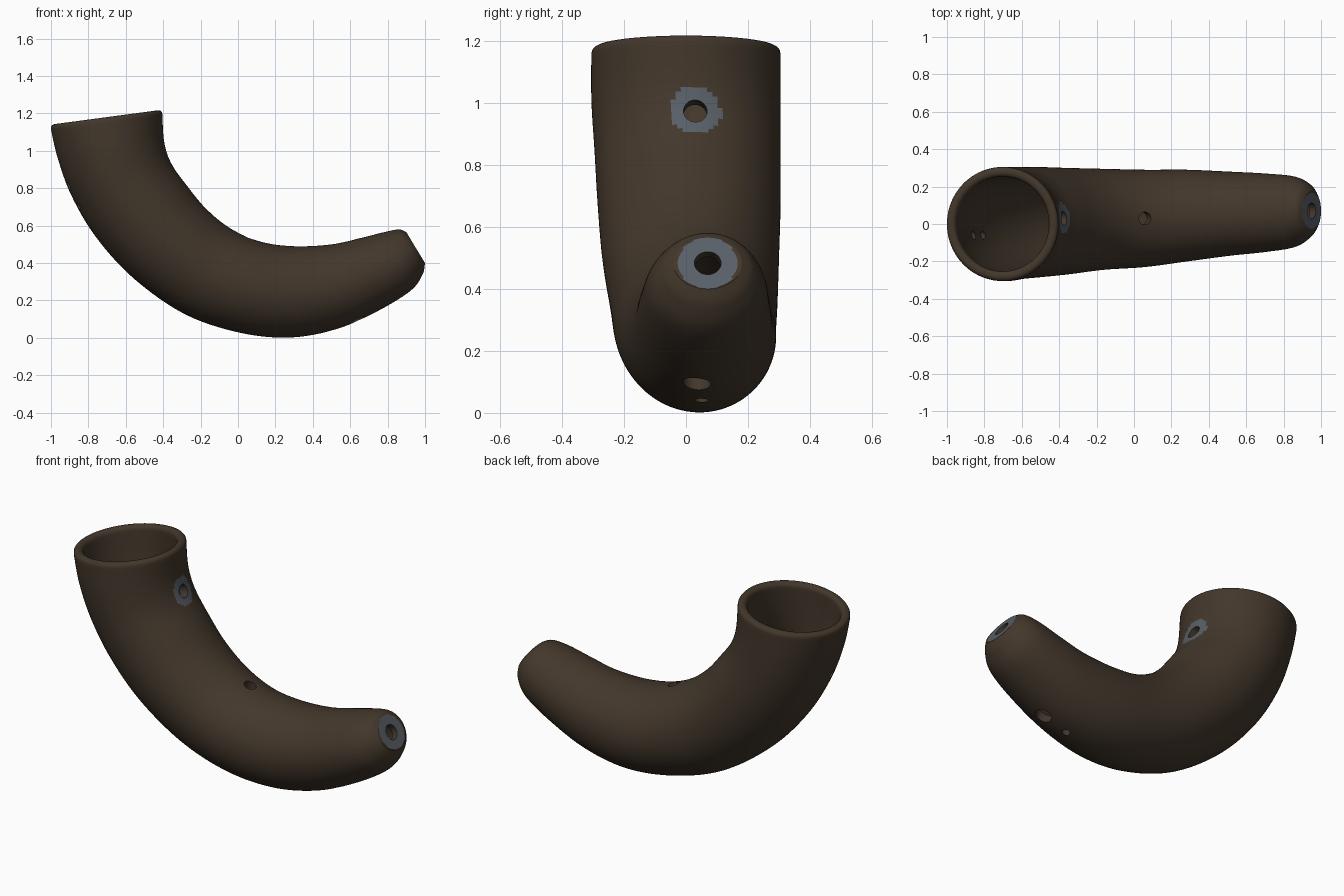
import bpy, bmesh, math
from mathutils import Vector

if "Cube" in bpy.data.objects:
    bpy.data.objects.remove(bpy.data.objects["Cube"])

SEG = 112
# Stations: inner-bend x, z, outer-bend x, z, centre y, half width in y
STATIONS = [
    (-0.405, 1.22, -1.005, 1.14, 0.000, 0.305),
    (-0.395, 1.05, -0.965, 0.965, 0.000, 0.305),
    (-0.355, 0.93, -0.89, 0.76, 0.005, 0.300),
    (-0.27, 0.81, -0.76, 0.54, 0.010, 0.295),
    (-0.17, 0.69, -0.56, 0.32, 0.015, 0.285),
    (-0.04, 0.585, -0.29, 0.13, 0.025, 0.270),
    (0.12, 0.515, 0.00, 0.03, 0.030, 0.260),
    (0.30, 0.49, 0.27, 0.002, 0.045, 0.245),
    (0.50, 0.50, 0.52, 0.045, 0.055, 0.225),
    (0.66, 0.535, 0.74, 0.14, 0.060, 0.210),
    (0.78, 0.565, 0.92, 0.25, 0.065, 0.190),
    (0.86, 0.58, 0.985, 0.335, 0.070, 0.150),
    (0.90, 0.565, 1.00, 0.40, 0.070, 0.110),
]
# Holes: centre, direction, radius, radius of the grey patch around it
HOLES = [
    ((-0.385, 0.03, 0.97), (0.95, 0, 0.3), 0.038, 0.083),
    ((0.95, 0.07, 0.483), (0.855, 0, 0.52), 0.043, 0.096),
    ((0.06, 0.03, 0.54), (0.4, 0, 0.9), 0.034, 0),
    ((0.64, 0.035, 0.095), (0.4, 0, -0.9), 0.045, 0),
    ((0.50, 0.05, 0.045), (0.25, 0, -0.97), 0.022, 0),
    ((-0.915, -0.06, 0.81), (-0.92, 0, -0.38), 0.024, 0),
    ((-0.86, -0.06, 0.70), (-0.88, 0, -0.47), 0.022, 0),
]


def material(name, color):
    m = bpy.data.materials.new(name)
    m.diffuse_color = (*color, 1)
    m.use_nodes = True
    m.node_tree.nodes["Principled BSDF"].inputs["Base Color"].default_value = m.diffuse_color
    return m


def station(u):
    """Smooth interpolation along the station list."""
    last = len(STATIONS) - 1
    i = min(int(u), last - 1)
    t = u - i
    p0, p1, p2, p3 = (STATIONS[min(max(k, 0), last)] for k in range(i - 1, i + 3))
    return [0.5 * (2 * b + (c - a) * t + (2 * a - 5 * b + 4 * c - d) * t * t
                   + (3 * b - a - 3 * c + d) * t ** 3)
            for a, b, c, d in zip(p0, p1, p2, p3)]


def add_ring(bm, u, inset, scale):
    ix, iz, ox, oz, cy, hy = station(u)
    centre = Vector(((ix + ox) / 2, cy, (iz + oz) / 2))
    half = Vector(((ix - ox) / 2, 0, (iz - oz) / 2))
    half *= scale * (1 - inset / half.length)
    wide = Vector((0, scale * (hy - inset), 0))
    return [bm.verts.new(centre + half * math.cos(a) + wide * math.sin(a))
            for a in (2 * math.pi * k / SEG for k in range(SEG))]


brown = material("dark brown", (0.055, 0.038, 0.024))
grey = material("slate grey", (0.098, 0.114, 0.136))

# Ring plan: tip cap, outer wall, rounded rim, inner wall, inner end
WALL = 0.052
plan = [(12, 0, s) for s in (0.3, 0.42, 0.55, 0.67, 0.78, 0.88, 0.95)]
plan += [(12 - 0.1 * k, 0, 1) for k in range(118)]
outer_count = len(plan)
for k in range(9):
    a = math.pi * k / 8
    plan.append((0.2 * (1 - math.sin(a)), WALL / 2 * (1 - math.cos(a)), 1))
plan += [(0.3 + 0.2 * k, WALL, 1) for k in range(54)]
plan += [(11, WALL, s) for s in (0.85, 0.6, 0.3)]

# Curved hollow tube
bm = bmesh.new()
rings = [add_ring(bm, *p) for p in plan]
for r in range(len(rings) - 1):
    for k in range(SEG):
        n = (k + 1) % SEG
        f = bm.faces.new((rings[r][k], rings[r][n], rings[r + 1][n], rings[r + 1][k]))
        if r < outer_count:
            c = f.calc_center_median()
            # Grey patches around two of the holes
            if any(g and (c - Vector(p)).length < g for p, d, rad, g in HOLES):
                f.material_index = 1
bm.faces.new(rings[0])
bm.faces.new(rings[-1])
bmesh.ops.recalc_face_normals(bm, faces=bm.faces)
mesh = bpy.data.meshes.new("curved_tube")
bm.to_mesh(mesh)
bm.free()
mesh.materials.append(brown)
mesh.materials.append(grey)
tube = bpy.data.objects.new("curved_tube", mesh)
bpy.context.collection.objects.link(tube)

# Cutters for the drilled holes, each passing through one wall
bm = bmesh.new()
for pos, direction, radius, _ in HOLES:
    d = Vector(direction)
    mat = d.to_track_quat('Z', 'Y').to_matrix().to_4x4()
    mat.translation = Vector(pos)
    bmesh.ops.create_cone(bm, cap_ends=True, segments=32, radius1=radius,
                          radius2=radius, depth=0.24, matrix=mat)
cut_mesh = bpy.data.meshes.new("hole_cutters")
bm.to_mesh(cut_mesh)
bm.free()
cut_mesh.materials.append(brown)
cutters = bpy.data.objects.new("hole_cutters", cut_mesh)
bpy.context.collection.objects.link(cutters)
cutters.hide_render = True

# Drill the holes, then remove the cutters
mod = tube.modifiers.new("holes", 'BOOLEAN')
mod.operation = 'DIFFERENCE'
mod.solver = 'EXACT'
mod.object = cutters
bpy.context.view_layer.objects.active = tube
tube.select_set(True)
bpy.ops.object.modifier_apply(modifier=mod.name)
bpy.data.objects.remove(cutters)
bpy.ops.object.shade_smooth_by_angle(angle=math.radians(40))
